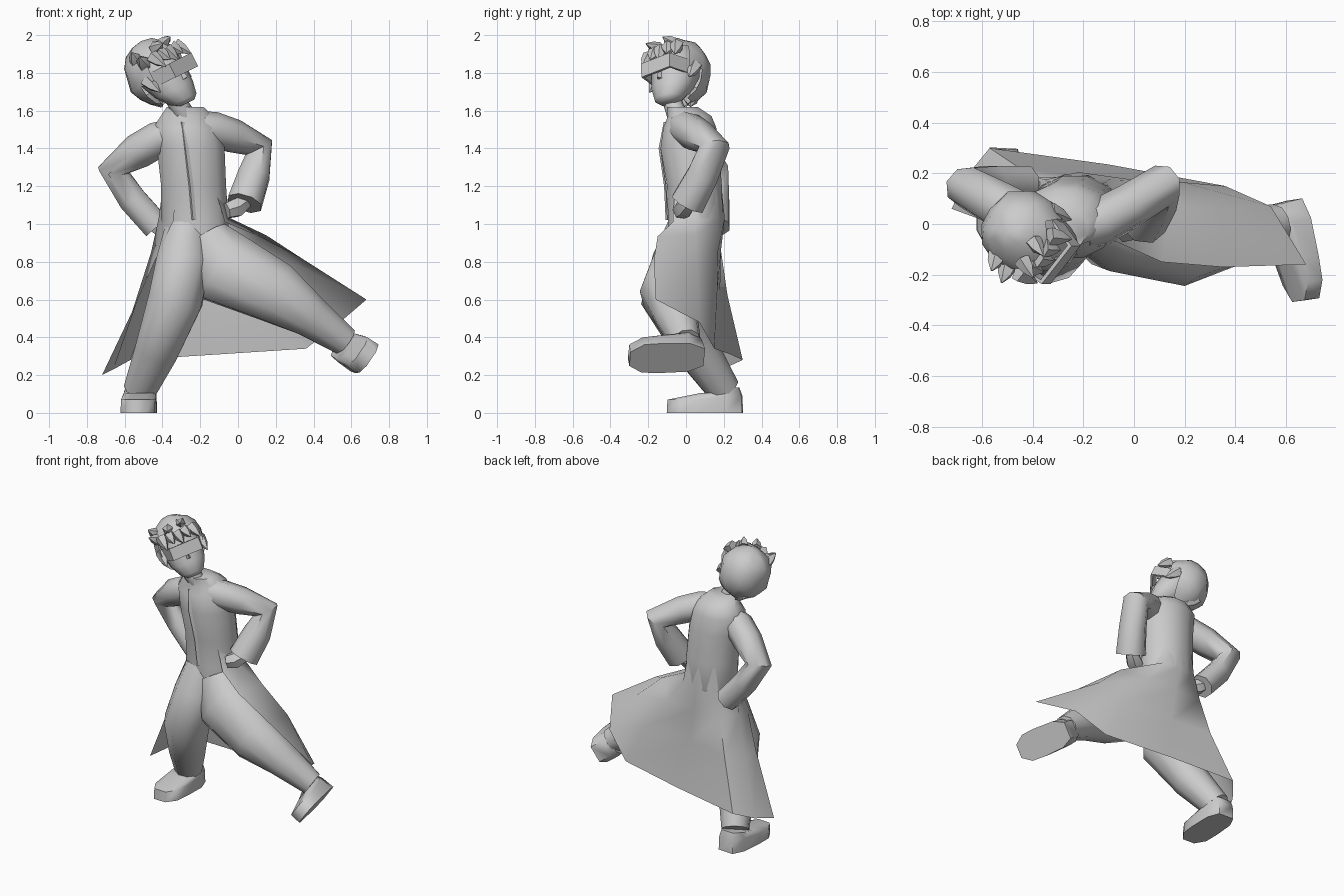
import bpy, bmesh, math
from mathutils import Vector, Matrix

TAU = 2 * math.pi


def skin(name, rings, closed=True, caps=True, matrix=None, angle=50):
    """Bridge rings of equal point count into one smooth-by-angle mesh."""
    bm = bmesh.new()
    rows = [[bm.verts.new(p) for p in r] for r in rings]
    n = len(rows[0])
    for a, b in zip(rows, rows[1:]):
        for i in range(n if closed else n - 1):
            j = (i + 1) % n
            bm.faces.new((a[i], a[j], b[j], b[i]))
    if caps and closed:
        bm.faces.new(rows[0][::-1])
        bm.faces.new(rows[-1])
    bmesh.ops.recalc_face_normals(bm, faces=bm.faces)
    return finish(name, bm, matrix, angle)


def finish(name, bm, matrix=None, angle=50):
    if matrix:
        bm.transform(matrix)
    me = bpy.data.meshes.new(name)
    bm.to_mesh(me)
    bm.free()
    ob = bpy.data.objects.new(name, me)
    bpy.context.collection.objects.link(ob)
    bpy.context.view_layer.objects.active = ob
    ob.select_set(True)
    bpy.ops.object.shade_smooth_by_angle(angle=math.radians(angle))
    ob.select_set(False)
    return ob


def stack(name, levels, n=10, matrix=None):
    """Horizontal ellipses: (z, cx, cy, rx, ry)."""
    rings = [[(cx + rx * math.cos(TAU * (i + .5) / n), cy + ry * math.sin(TAU * (i + .5) / n), z)
              for i in range(n)] for z, cx, cy, rx, ry in levels]
    return skin(name, rings, matrix=matrix)


def tube(name, path, n=8, matrix=None):
    """Limb through (x, y, z, radius[, depth radius]) points."""
    pts = [Vector(p[:3]) for p in path]
    side = Vector((0, 1, 0.1))
    rings = []
    for k, p in enumerate(pts):
        t = pts[min(k + 1, len(pts) - 1)] - pts[max(k - 1, 0)]
        t.normalize()
        side = (side - t * side.dot(t)).normalized()
        up = t.cross(side)
        rings.append([p + path[k][-1] * side * math.cos(TAU * i / n)
                      + path[k][3] * up * math.sin(TAU * i / n) for i in range(n)])
    return skin(name, rings, matrix=matrix)


# Torso of the coat, down to the hips
stack("torso", [
    (.80, -.20, .02, .13, .11), (.92, -.21, .03, .17, .13), (1.02, -.23, .05, .185, .15),
    (1.20, -.235, .045, .178, .15), (1.40, -.25, .02, .185, .16), (1.51, -.27, .02, .185, .145),
    (1.57, -.27, .02, .145, .12), (1.62, -.28, -.02, .10, .085)], 12)
tube("neck", [(-.27, -.04, 1.56, .055), (-.32, -.07, 1.64, .052), (-.35, -.07, 1.70, .055)])

# Front closure strip of the coat
skin("coat_placket", [[(x - .015, y + .006, z), (x - .008, y - .008, z), (x + .01, y + .002, z)]
                      for x, y, z in ((-.29, -.11, 1.54), (-.27, -.137, 1.40),
                                      (-.245, -.108, 1.2), (-.23, -.10, 1.02))], closed=False)

# Flared coat skirt, open at the front
skirt = [
    [(-.33, -.06, 1.18), (-.40, .04, 1.18), (-.34, .165, 1.18), (-.23, .19, 1.18),
     (-.12, .16, 1.18), (-.065, .05, 1.18), (-.12, -.06, 1.18)],
    [(-.34, -.09, 1.02), (-.42, .04, 1.03), (-.35, .175, 1.03), (-.22, .205, 1.03),
     (-.10, .175, 1.03), (-.04, .05, 1.03), (-.07, -.07, 1.01)],
    [(-.42, -.07, .85), (-.46, .07, .85), (-.39, .185, .86), (-.19, .185, .86),
     (.03, .17, .86), (.15, .05, .94), (.11, -.15, .935)],
    [(-.53, -.01, .60), (-.54, .12, .60), (-.45, .22, .62), (-.16, .18, .63),
     (.19, .165, .64), (.34, .06, .77), (.35, -.17, .81)],
    [(-.72, .06, .20), (-.66, .19, .23), (-.57, .30, .28), (-.10, .235, .31),
     (.36, .15, .34), (.54, .07, .48), (.68, -.16, .60)]]
skin("coat_skirt", skirt, closed=False, angle=60)

# Sleeves and hands
tube("left_sleeve", [(-.20, -.01, 1.51, .09), (-.13, .01, 1.50, .095), (-.02, .07, 1.465, .09),
                     (.11, .15, 1.405, .085), (.085, .09, 1.26, .09), (.035, .01, 1.11, .098)])
tube("right_sleeve", [(-.34, .0, 1.48, .08), (-.42, .02, 1.45, .095), (-.53, .075, 1.385, .095),
                      (-.66, .145, 1.285, .085), (-.56, .155, 1.13, .08), (-.43, .155, .985, .08)])
tube("left_hand", [(.04, .02, 1.12, .04), (-.01, -.01, 1.085, .055), (-.06, -.03, 1.07, .045)], 6)
tube("right_hand", [(-.46, .15, 1.01, .04), (-.41, .14, .98, .05), (-.37, .12, .97, .035)], 6)

# Baggy trousers with a low crotch
tube("left_leg", [(-.17, .01, .93, .13, .12), (-.07, -.03, .765, .21, .16),
                  (.20, -.095, .635, .17, .15), (.39, -.05, .505, .115, .115),
                  (.57, .0, .375, .08)], 10)
tube("right_leg", [(-.27, .02, .98, .12), (-.29, -.03, .80, .15), (-.33, -.09, .60, .15),
                   (-.43, .06, .33, .12), (-.52, .20, .12, .09)], 10)


# Shoes: sole outline rising to an ankle opening
def shoe(name, matrix):
    sole = [(-.055, .20), (-.09, .12), (-.095, -.03), (-.09, -.13), (-.045, -.20),
            (.045, -.20), (.09, -.13), (.095, -.03), (.09, .12), (.055, .20)]
    low = [(x, y, 0) for x, y in sole]
    mid = [(x * .98, y * .98, .07 if y < 0 else .09) for x, y in sole]
    top = [(x * .88, .08 + y * .5, .105 if y < 0 else .135) for x, y in sole]
    skin(name, [low, mid, top], matrix=matrix, angle=65)


shoe("right_shoe", Matrix.Translation((-.525, .10, 0)) @ Matrix.Rotation(math.radians(-3), 4, 'Z'))
up = Vector((-.80, -.16, .56)).normalized()
heel = Vector((-.20, 1, .03))
heel = (heel - up * heel.dot(up)).normalized()
tilt = Matrix((heel.cross(up), heel, up)).transposed().to_4x4()
shoe("left_shoe", Matrix.Translation((.67, -.10, .29)) @ tilt)

# Head, built facing -y then turned, rolled and tipped back
R = lambda deg, ax: Matrix.Rotation(math.radians(deg), 4, ax)
head = Matrix.Translation((-.41, -.05, 1.80)) @ R(52, 'Z') @ R(-17, 'Y') @ R(-20, 'X')
stack("face", [(-.205, .0, -.075, .045, .04), (-.18, 0, -.065, .08, .07), (-.11, 0, -.035, .115, .105),
               (-.03, 0, -.01, .13, .125), (.06, 0, 0, .125, .125), (.13, 0, .01, .09, .09)], 12, head)
skin("nose", [[(-.018, -.125, -.085), (.018, -.125, -.085), (0, -.16, -.08)],
              [(-.008, -.125, -.02), (.008, -.125, -.02), (0, -.14, -.02)]], matrix=head)

# Wrap-round visor with side arms
visor = [[(x, y, z) for x, y in ((-.125, -.03), (-.10, -.17), (.10, -.17), (.125, -.03),
                                 (.115, -.03), (.09, -.155), (-.09, -.155), (-.115, -.03))]
         for z in (-.055, .025)]
skin("visor", visor, matrix=head, angle=20)

# Hair cap: faceted ball with the face area removed
bm = bmesh.new()
bmesh.ops.create_uvsphere(bm, u_segments=12, v_segments=9, radius=1)
bm.transform(Matrix.Translation((0, .025, .01)) @ Matrix.Diagonal((.165, .17, .182, 1)))
bmesh.ops.delete(bm, geom=[v for v in bm.verts if (v.co.z < .06 and v.co.y < -.085)
                           or (v.co.z < -.07 and v.co.y < -.01) or v.co.z < -.165],
                 context='VERTS')
for v in bm.verts:
    v.co *= 1 + .035 * math.sin(v.co.x * 61 + v.co.y * 47 + v.co.z * 39)
finish("hair_cap", bm, head, 40)

# Fringe locks over the brow and a few loose tufts: base point, tip point, base radius
locks = [((x, -.09 - .025 * math.cos(x * 14), .10), (x * 1.15 + .015, -.15, .02 + .022 * (k % 2)), .038)
         for k, x in enumerate((-.11, -.06, -.01, .04, .09))]
locks += [((-.05, -.08, .13), (-.07, -.165, .135), .035), ((.04, -.07, .135), (.03, -.145, .15), .035),
          ((-.12, -.03, .08), (-.18, -.07, .125), .04), ((-.11, .02, .11), (-.16, -.02, .165), .04),
          ((-.13, .0, .0), (-.14, -.06, -.09), .04), ((.13, .0, .0), (.14, -.06, -.09), .04),
          ((0, .12, -.07), (.01, .10, -.165), .06)]
for b, t, r in locks:
    m = Vector(b).lerp(Vector(t), .5)
    tube("hair_lock", [(*b, r), (*m, r * .75), (*t, .003)], 5, head)
